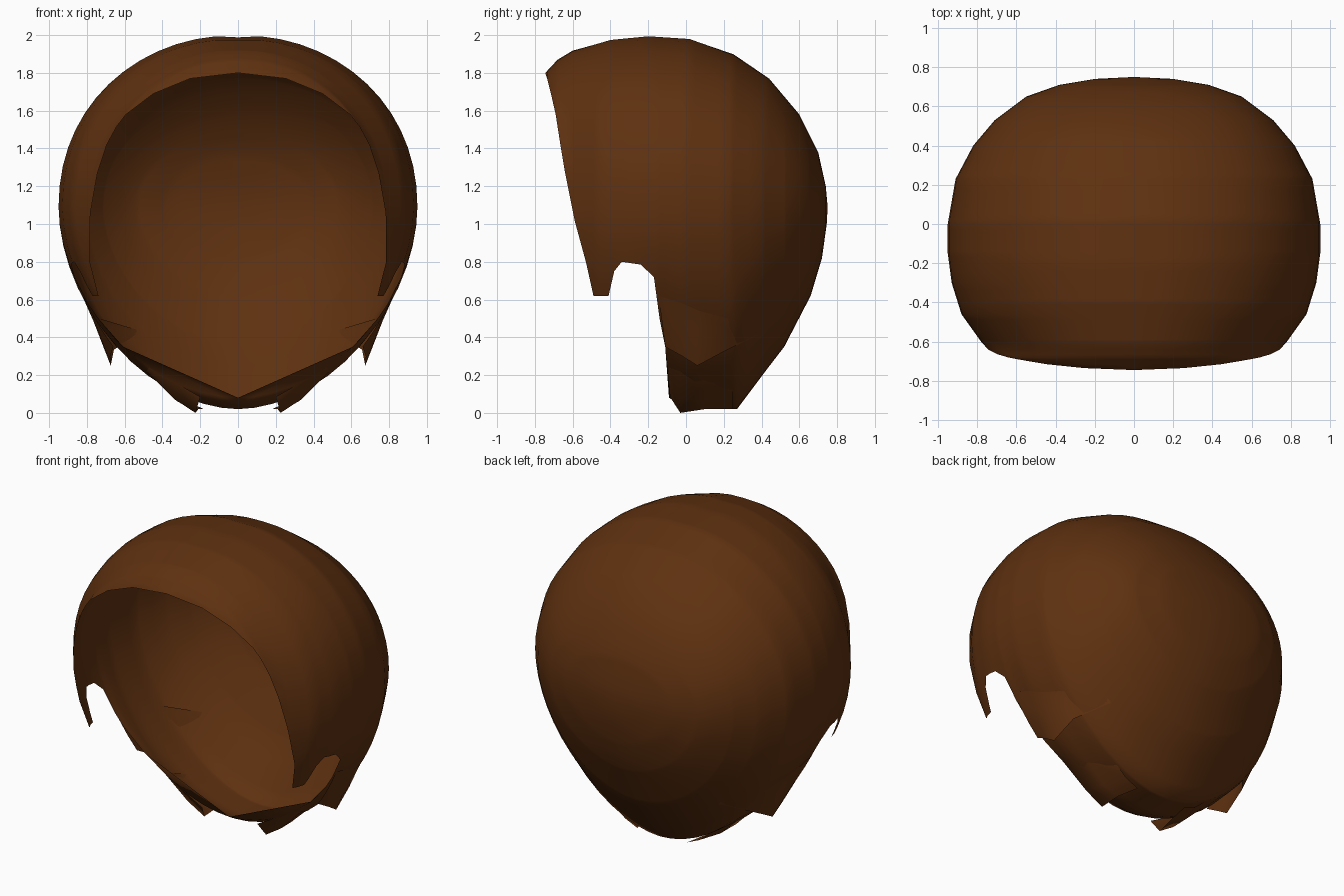
import bpy, bmesh, math

if "Cube" in bpy.data.objects:
    bpy.data.objects.remove(bpy.data.objects["Cube"])

brown = bpy.data.materials.new("hair brown")
brown.diffuse_color = (0.112, 0.030, 0.005, 1)
brown.use_nodes = True
brown.node_tree.nodes["Principled BSDF"].inputs["Base Color"].default_value = brown.diffuse_color

# Side-view profiles, keyed by y: crown height, half width, underside, lower hairline
TOP = [(-.745, 1.80), (-.68, 1.87), (-.6, 1.92), (-.4, 1.98), (-.2, 2.0), (.02, 1.985), (.25, 1.9),
       (.44, 1.77), (.6, 1.58), (.70, 1.38), (.74, 1.2), (.75, 1.09)]
WIDTH = [(-.745, .70), (-.69, .75), (-.64, .76), (-.6, .78), (-.46, .88), (-.3, .93), (-.15, .95),
         (0, .95), (.23, .91), (.4, .82), (.53, .71), (.65, .55), (.71, .38), (.74, .2), (.75, 0)]
UNDER = [(-.745, .08), (-.09, .08), (-.03, .045), (.05, .02), (.27, .02), (.42, .22), (.52, .35),
         (.66, .62), (.72, .82), (.745, 1.0), (.75, 1.09)]
HAIRLINE = [(-.745, 1.8), (-.735, 1.77), (-.715, 1.69), (-.69, 1.58), (-.665, 1.42), (-.64, 1.27),
            (-.59, 1.02), (-.53, .80), (-.49, .62), (-.41, .62), (-.38, .75), (-.34, .80),
            (-.24, .785), (-.17, .72), (-.14, .50), (-.11, .35), (-.09, 0), (.75, 0)]
MID = 1.09


def lerp(keys, y):
    for (a, u), (b, v) in zip(keys, keys[1:]):
        if y <= b:
            return u + (v - u) * max(0, y - a) / (b - a)
    return keys[-1][1]


def section(y, a):
    """Point on the cross-section at y, at angle a (90 deg = crown, -90 deg = underside)."""
    s, c = math.sin(a), max(0, math.cos(a))
    h, p = (lerp(TOP, y) - MID, 2.1) if s > 0 else (MID - lerp(UNDER, y), 1.85)
    x = lerp(WIDTH, y) * c ** (2 / p)
    z = MID + math.copysign(h * abs(s) ** (2 / p), s)
    if s > 0:  # shallow parting
        z -= .012 * math.exp(-(x / .07) ** 2) * max(0, 1 - abs(y + .2) / .5)
    return (0 if c < 1e-6 else x, y, z)


def angle_at(y, z):
    h, p = (lerp(TOP, y) - MID, 2.1) if z > MID else (MID - lerp(UNDER, y), 1.85)
    s = min(1, abs(z - MID) / max(h, 1e-6)) ** (p / 2)
    return math.copysign(math.asin(s), z - MID)


def on_shell(y, z, out=0):
    x, _, _ = section(y, angle_at(y, z))
    return (x + out, y, z)


def sheet(name, columns):
    """Grid surface through columns of points, mirrored across x = 0."""
    bm = bmesh.new()
    grid = [[bm.verts.new(p) for p in col] for col in columns]
    for c0, c1 in zip(grid, grid[1:]):
        for i in range(len(c0) - 1):
            bm.faces.new((c0[i], c0[i + 1], c1[i + 1], c1[i]))
    bmesh.ops.remove_doubles(bm, verts=bm.verts, dist=.0005)
    for f in bm.faces:
        f.smooth = True
    me = bpy.data.meshes.new(name)
    bm.to_mesh(me)
    bm.free()
    me.materials.append(brown)
    ob = bpy.data.objects.new(name, me)
    bpy.context.collection.objects.link(ob)
    m = ob.modifiers.new("mirror", 'MIRROR')
    m.merge_threshold = .0008
    return ob


# Main hair shell: sections lofted from forehead to back, trimmed at the hairline
ys = sorted({k[0] for t in (TOP, WIDTH, UNDER, HAIRLINE) for k in t} | {.1, .17, .33, -.53})
ROWS = 28
cols = []
for y in ys:
    end = angle_at(y, lerp(HAIRLINE, y)) if y < -.09 else -math.pi / 2
    if y == ys[0]:
        cols.append([(0, y, 1.8)] * (ROWS + 1))
        continue
    cols.append([section(y, max(end, math.pi / 2 - math.pi * i / ROWS)) for i in range(ROWS + 1)])
sheet("hair_shell", cols)

# Side lock behind each ear, lifting away to a point
roots = [(-.145, .62), (-.02, .58), (.07, .54), (.22, .50), (.4, .44)]
ends = [(-.11, .35, .05), (-.02, .30, .09), (.06, .25, .13), (.22, .335, .045), (.4, .42, .002)]
lock = []
for (y0, z0), (y1, z1, out) in zip(roots, ends):
    lock.append([on_shell(y0 + (y1 - y0) * t, z0 + (z1 - z0) * t, .002 + out * t ** 1.5)
                 for t in (0, .33, .67, 1)])
sheet("side_lock", lock)

# Pointed lock at the nape, hanging below the neck edge
sheet("nape_lock", [
    [on_shell(-.09, .24), on_shell(-.09, .16), (.20, -.085, .085)],
    [on_shell(-.03, .22), (.34, -.04, .075), (.225, -.03, 0)],
    [on_shell(.10, .17), (.32, .10, .06), (.21, .10, .02)],
    [on_shell(.25, .12), (.27, .25, .06), (.18, .25, .02)],
])
